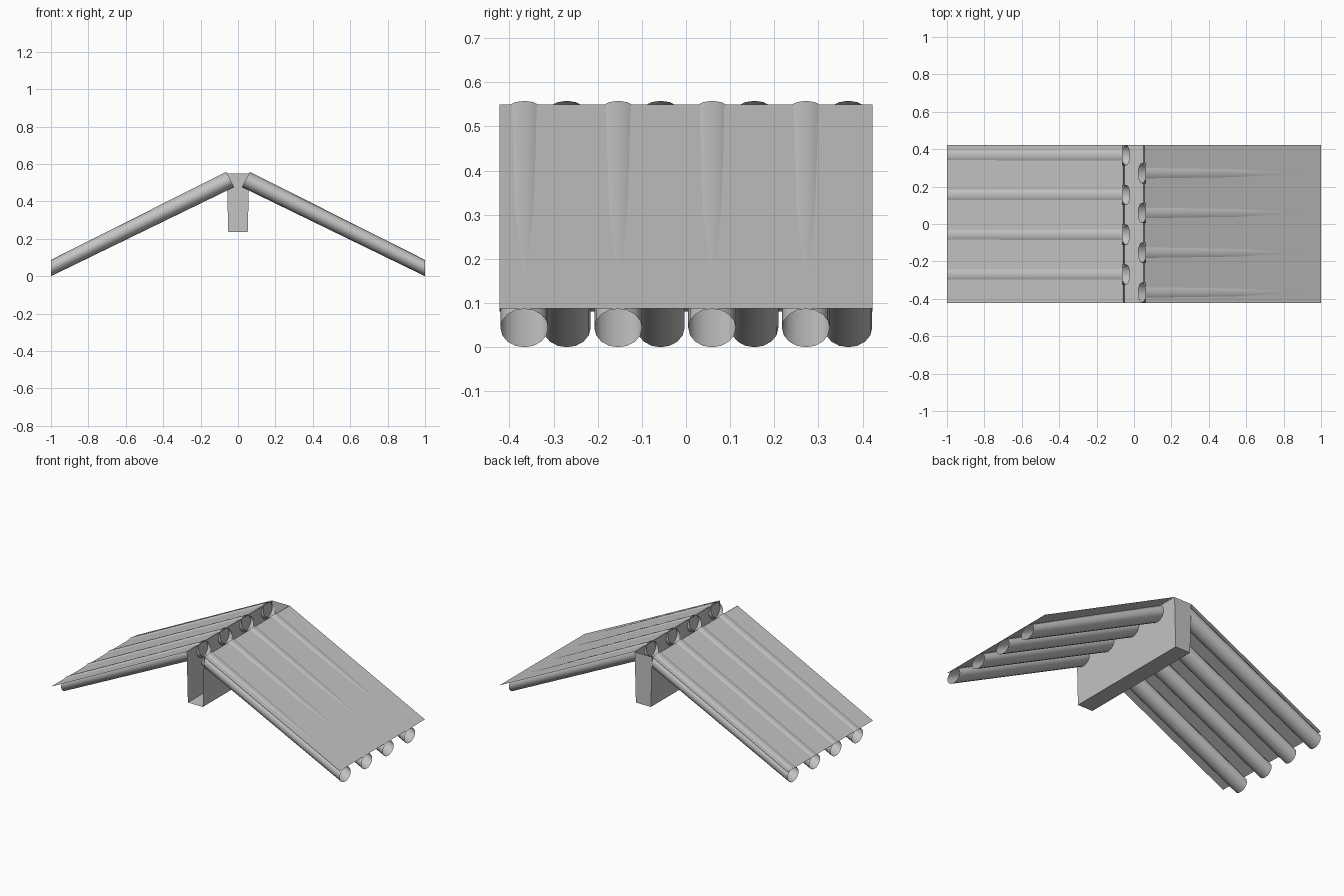
import bpy
import math
from mathutils import Vector

cube = bpy.data.objects.get("Cube")
if cube:
    bpy.data.objects.remove(cube, do_unlink=True)

grey = bpy.data.materials.new("plain_grey")
grey.use_nodes = True
colour = (0.55, 0.55, 0.55, 1)
grey.diffuse_color = colour
grey.node_tree.nodes["Principled BSDF"].inputs["Base Color"].default_value = colour

HALF = 0.422      # half depth of the roof
SIDES = 16        # sides of each tube
TUBE_R = 0.054
PITCH = 0.2125


def add_mesh(name, verts, faces, smooth=False):
    mesh = bpy.data.meshes.new(name)
    mesh.from_pydata(verts, [], faces)
    mesh.materials.append(grey)
    mesh.polygons.foreach_set("use_smooth", [smooth] * len(faces))
    mesh.update()
    obj = bpy.data.objects.new(name, mesh)
    bpy.context.collection.objects.link(obj)
    return obj


def tube(name, side, y):
    """Open tube lofted from a tilted upper rim to an upright lower rim."""
    rims = [(Vector((0.042, y, 0.517)), Vector((0.021, 0, 0.041))),
            (Vector((1.0, y, 0.0435)), Vector((0, 0, 0.0435)))]
    verts = []
    for centre, up in rims:
        for i in range(SIDES):
            a = math.tau * i / SIDES
            p = centre + up * math.cos(a) + Vector((0, TUBE_R * math.sin(a), 0))
            verts.append((side * p.x, p.y, p.z))
    faces = []
    for i in range(SIDES):
        j = (i + 1) % SIDES
        quad = (i, j, j + SIDES, i + SIDES)
        faces.append(quad if side < 0 else quad[::-1])
    # Outward winding
    faces = [f[::-1] for f in faces]
    add_mesh(name, verts, faces, smooth=True)


def roof_panel(name, side, eave_z):
    """Thin sloping sheet from the trough rim to the eave."""
    verts = [(side * x, y, z) for x, z in ((0.062, 0.55), (1.0, eave_z))
             for y in (-HALF, HALF)]
    add_mesh(name, verts, [(0, 2, 3, 1) if side > 0 else (0, 1, 3, 2)])


# Roof sheets and the staggered tubes beneath them
for label, side, eave_z, first_y in (("left", 1, 0.088, -0.366),
                                     ("right", -1, 0.081, -0.27)):
    roof_panel(label + "_roof_panel", side, eave_z)
    for n in range(4):
        tube(f"{label}_tube_{n + 1}", side, first_y + n * PITCH)

# Ridge trough: open along the top and at the front end
section = [(-0.06, 0.55), (-0.052, 0.235), (0.052, 0.235), (0.06, 0.55)]
verts = [(x, y, z) for y in (-HALF, HALF) for x, z in section]
faces = [(0, 1, 5, 4)[::-1], (1, 2, 6, 5)[::-1], (2, 3, 7, 6)[::-1], (4, 5, 6, 7)[::-1]]
add_mesh("ridge_trough", verts, faces)
